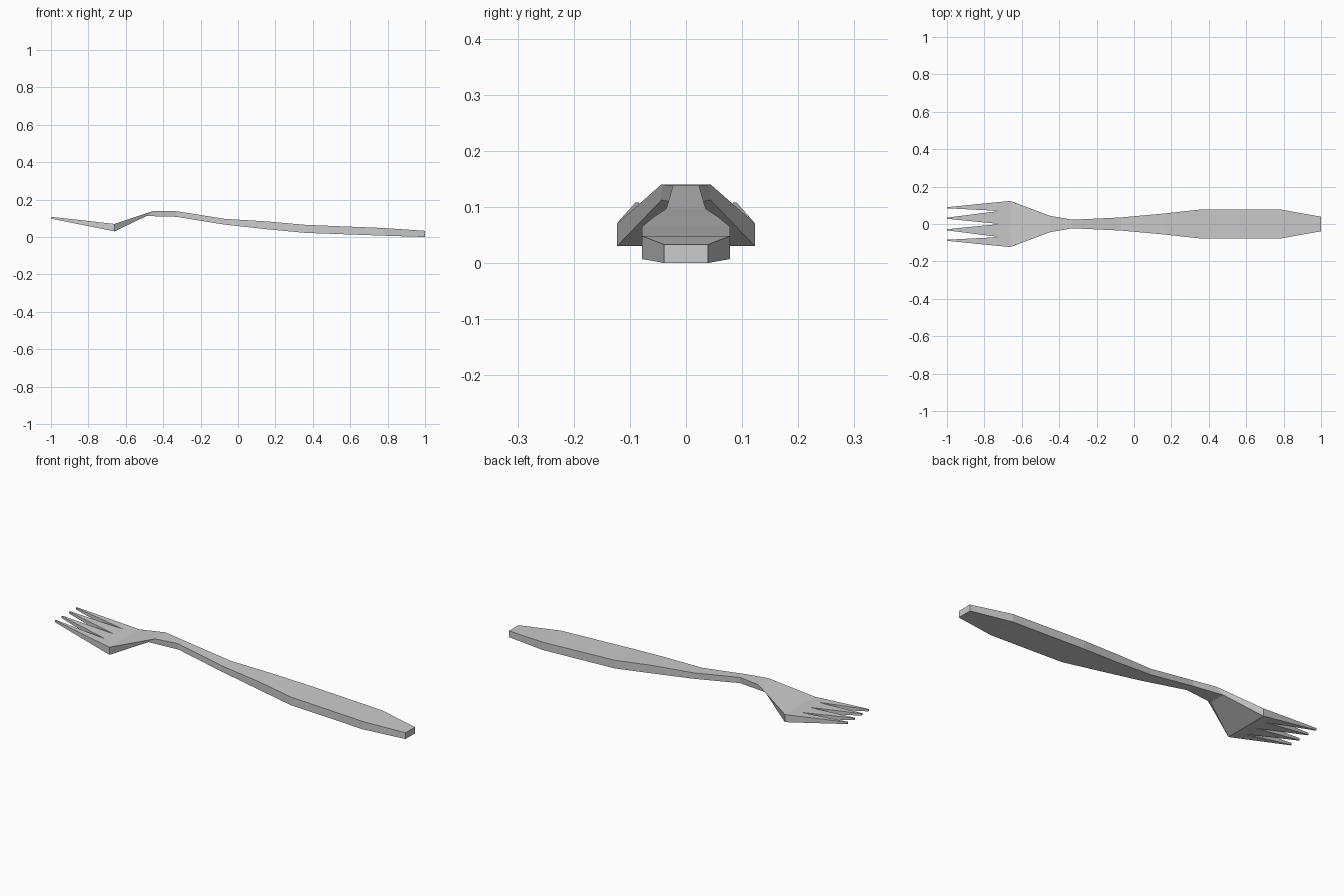
import bpy, bmesh

if "Cube" in bpy.data.objects:
    bpy.data.objects.remove(bpy.data.objects["Cube"])

# Handle, neck and shoulder: top x, bottom x, half width, bottom z, top z
stations = [
    (1.00, 1.00, 0.039, 0.000, 0.033),
    (0.78, 0.78, 0.078, 0.007, 0.048),
    (0.36, 0.36, 0.078, 0.022, 0.065),
    (0.16, 0.16, 0.056, 0.041, 0.083),
    (-0.07, -0.07, 0.035, 0.066, 0.097),
    (-0.33, -0.33, 0.023, 0.108, 0.138),
    (-0.45, -0.49, 0.044, 0.112, 0.140),
]
ROOT, VALLEY, TIP = -0.66, -0.717, -1.0
root_ys = [-0.123, -0.07, 0.0, 0.07, 0.123]
valley_ys = [-0.118, -0.07, 0.0, 0.07, 0.118]
tip_ys = [-0.087, -0.031, 0.031, 0.087]

bm = bmesh.new()


def pair(x, y, zb, zt, xb=None):
    """A top vertex and the bottom vertex below it."""
    return (bm.verts.new((x, y, zt)),
            bm.verts.new((x if xb is None else xb, y, zb)))


def tine_pair(x, y):
    t = (x - ROOT) / (TIP - ROOT)
    return pair(x, y, 0.030 + 0.068 * t, 0.070 + 0.038 * t)


# Plan faces of the handle
rows = [[pair(xt, s * hw, zb, zt, xb) for s in (-1, 1)]
        for xt, xb, hw, zb, zt in stations]
plan = [[a[0], a[1], b[1], b[0]] for a, b in zip(rows, rows[1:])]

# Head and four pointed tines
root = [tine_pair(ROOT, y) for y in root_ys]
valley = [tine_pair(VALLEY, y) for y in valley_ys]
plan.append([rows[-1][0], rows[-1][1]] + root[::-1])
for i, y in enumerate(tip_ys):
    plan.append([root[i], root[i + 1], valley[i + 1], valley[i]][::-1])
    plan[-1] = [root[i], root[i + 1], valley[i + 1], valley[i]]
    tip = [tine_pair(TIP, y + w) for w in (0.003, -0.003)]
    plan.append([valley[i], valley[i + 1]] + tip)

# Top and bottom skins, then walls along the open outline
edges = {}
for f in plan:
    bm.faces.new([p[0] for p in f])
    bm.faces.new([p[1] for p in reversed(f)])
    for a, b in zip(f, f[1:] + f[:1]):
        edges.setdefault(frozenset((a, b)), []).append((a, b))
for uses in edges.values():
    if len(uses) == 1:
        a, b = uses[0]
        bm.faces.new([b[0], a[0], a[1], b[1]])

bmesh.ops.recalc_face_normals(bm, faces=bm.faces[:])
mesh = bpy.data.meshes.new("fork")
bm.to_mesh(mesh)
bm.free()
bpy.context.collection.objects.link(bpy.data.objects.new("fork", mesh))
